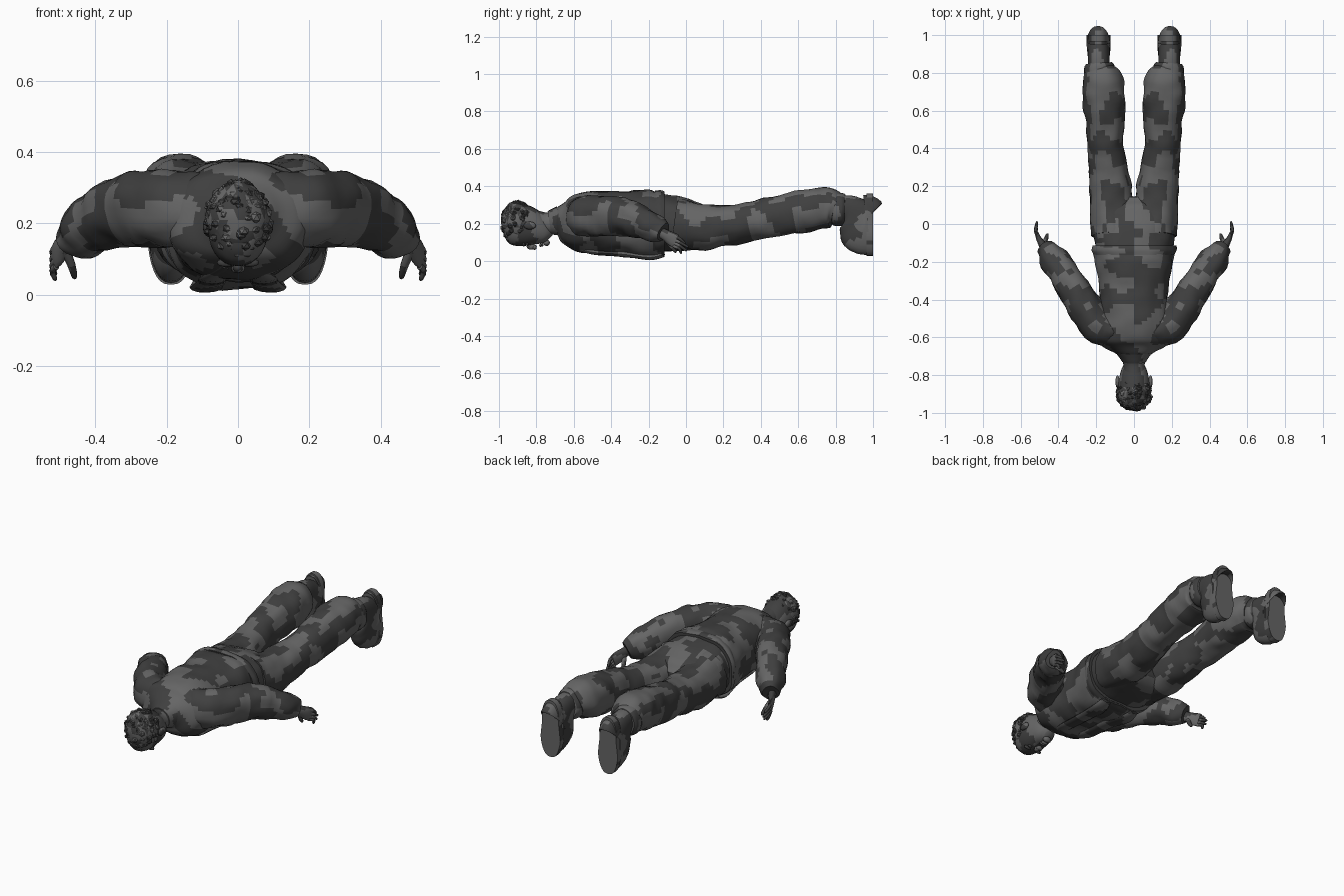
import bpy, bmesh, math, random
from mathutils import Vector, Matrix, noise

if "Cube" in bpy.data.objects:
    bpy.data.objects.remove(bpy.data.objects["Cube"])

random.seed(4)


def grey(name, v):
    m = bpy.data.materials.new(name)
    m.diffuse_color = (v, v, v, 1)
    m.use_nodes = True
    m.node_tree.nodes["Principled BSDF"].inputs["Base Color"].default_value = m.diffuse_color
    return m


DARK, MID = grey("dark_grey", 0.05), grey("mid_grey", 0.13)


def finish(name, bm, mirror=False, angle=50, scale=9):
    """Turn a bmesh into a mottled, smooth-shaded object, optionally mirrored in x."""
    bmesh.ops.recalc_face_normals(bm, faces=bm.faces)
    for f in bm.faces:
        c = f.calc_center_median()
        f.material_index = int(noise.noise(c * scale) > 0.03)
    me = bpy.data.meshes.new(name)
    bm.to_mesh(me)
    bm.free()
    me.materials.append(DARK)
    me.materials.append(MID)
    ob = bpy.data.objects.new(name, me)
    bpy.context.collection.objects.link(ob)
    bpy.ops.object.select_all(action='DESELECT')
    ob.select_set(True)
    bpy.context.view_layer.objects.active = ob
    bpy.ops.object.shade_smooth_by_angle(angle=math.radians(angle))
    if mirror:
        ob.modifiers.new("mirror", 'MIRROR').use_mirror_merge = False
    return ob


def catmull(a, b, c, d, t):
    return [0.5 * (2*q + (r-p)*t + (2*p-5*q+4*r-s)*t*t + (3*q-p-3*r+s)*t**3)
            for p, q, r, s in zip(a, b, c, d)]


def loft(bm, rings, n=28, steps=5, power=2.0, fold=0.0, freq=14):
    """Skin smoothly interpolated rings (x, y, z, half width, half height)."""
    pts = []
    for i in range(len(rings) - 1):
        a, d = rings[max(i-1, 0)], rings[min(i+2, len(rings)-1)]
        pts += [catmull(a, rings[i], rings[i+1], d, k/steps) for k in range(steps)]
    pts.append(rings[-1])
    loops = []
    for i, p in enumerate(pts):
        c = Vector(p[:3])
        t = (Vector(pts[min(i+1, len(pts)-1)][:3]) - Vector(pts[max(i-1, 0)][:3])).normalized()
        side = t.cross(Vector((0, 0, 1))).normalized()
        up = side.cross(t)
        loop = []
        for k in range(n):
            a = 2 * math.pi * k / n
            u, v = math.cos(a), math.sin(a)
            u = math.copysign(abs(u) ** (2/power), u)
            v = math.copysign(abs(v) ** (2/power), v)
            off = side * u * max(p[3], .002) + up * v * max(p[4], .002)
            off += off.normalized() * noise.noise((c + off) * freq) * fold
            loop.append(bm.verts.new(c + off))
        loops.append(loop)
    for a, b in zip(loops, loops[1:]):
        for k in range(n):
            bm.faces.new((a[k], a[(k+1) % n], b[(k+1) % n], b[k]))
    bm.faces.new(loops[0])
    bm.faces.new(loops[-1])


def part(name, rings, mirror=False, **kw):
    bm = bmesh.new()
    loft(bm, rings, **kw)
    return finish(name, bm, mirror)


def blob(bm, loc, size, sub=2):
    m = Matrix.Translation(loc) @ Matrix.Diagonal((*size, 1))
    bmesh.ops.create_icosphere(bm, subdivisions=sub, radius=1, matrix=m)


# Jacket body, flared at the hem
part("jacket", [
    (0, -.705, .215, .06, .055), (0, -.675, .215, .11, .085), (0, -.63, .21, .185, .13),
    (0, -.55, .208, .195, .158), (0, -.45, .208, .18, .165), (0, -.32, .205, .185, .168),
    (0, -.2, .198, .205, .182), (0, -.13, .203, .215, .168)],
    n=44, power=2.5, fold=.012, freq=11)
part("jacket_hem", [
    (0, -.165, .2, .213, .178), (0, -.14, .2, .224, .178), (0, -.115, .2, .222, .17)],
    n=44, power=2.5, fold=.008)

# Hanging front edges and lapels of the open jacket, on the underside
part("jacket_front_edge", [
    (.03, -.62, .085, .02, .012), (.07, -.5, .048, .035, .012),
    (.075, -.33, .036, .04, .014), (.09, -.19, .02, .045, .014), (.1, -.12, .035, .03, .012)],
    mirror=True, n=12, fold=.004)
part("collar", [(0, -.73, .205, .062, .062), (0, -.71, .208, .075, .07),
                (0, -.68, .212, .098, .08)], fold=.005)

# Sleeves
part("sleeve", [
    (.1, -.575, .235, .075, .1), (.2, -.535, .24, .09, .108), (.285, -.40, .243, .09, .105),
    (.365, -.275, .222, .082, .092), (.435, -.17, .178, .07, .075), (.47, -.12, .153, .045, .052)],
    mirror=True, fold=.014, freq=16)

# Hands: palm, four fingers and thumb
bm = bmesh.new()
loft(bm, [(.462, -.15, .16, .022, .028), (.485, -.11, .14, .02, .03),
          (.505, -.075, .118, .014, .038), (.514, -.05, .106, .01, .036)], n=14, steps=3)
for z0, y1, z1 in ((.135, -.002, .098), (.116, .012, .078), (.097, .004, .06), (.08, -.022, .046)):
    loft(bm, [(.51, -.066, z0, .009, .01), (.521, -.035, (z0+z1)/2 + .004, .009, .009),
              (.514, y1 - .006, z1, .007, .007), (.511, y1, z1 - .003, .003, .003)], n=8, steps=3)
loft(bm, [(.485, -.115, .125, .014, .014), (.468, -.085, .085, .012, .012),
          (.46, -.06, .055, .009, .009), (.458, -.052, .046, .004, .004)], n=8, steps=3)
finish("hand", bm, mirror=True)

# Trousers: seat and legs
part("trouser_seat", [
    (0, -.16, .205, .2, .155), (0, -.06, .2, .215, .148), (0, .03, .188, .225, .132),
    (0, .1, .18, .2, .11), (0, .145, .18, .1, .07)], n=40, power=2.4, fold=.008)
part("trouser_leg", [
    (.115, -.06, .2, .108, .13), (.12, .08, .183, .113, .122), (.124, .2, .188, .11, .112),
    (.143, .34, .212, .098, .103), (.152, .46, .236, .095, .106), (.156, .6, .262, .106, .112),
    (.162, .71, .28, .114, .113), (.172, .775, .285, .1, .106), (.18, .81, .277, .08, .085)],
    mirror=True, power=2.2, fold=.012, freq=13)

# Boots: ankle cuff, upper and sole
part("boot_cuff", [
    (.182, .785, .276, .076, .082), (.183, .8, .276, .083, .09), (.184, .835, .277, .08, .088),
    (.185, .852, .277, .068, .08)], mirror=True, fold=.005, freq=20)
part("boot_upper", [
    (.185, .8, .278, .058, .07), (.186, .86, .277, .057, .076), (.187, .895, .258, .058, .094),
    (.187, .925, .222, .06, .13), (.188, .95, .196, .063, .158), (.188, .972, .195, .064, .16)],
    mirror=True, power=2.3)

bm = bmesh.new()
outline = []
for k in range(36):
    a = 2 * math.pi * k / 36
    z = math.sin(a)
    w = .064 - .009 * math.exp(-((z - .2) / .3) ** 2) + (.004 if z < -.2 else 0)
    u = math.copysign(abs(math.cos(a)) ** .75, math.cos(a))
    outline.append((.188 + w * u, .195 + .167 * z))
front = [bm.verts.new((x, .966, z)) for x, z in outline]
back = [bm.verts.new((x, 1.0, z)) for x, z in outline]
for k in range(36):
    bm.faces.new((front[k], front[(k+1) % 36], back[(k+1) % 36], back[k]))
bm.faces.new(front)
bm.faces.new(back)
finish("boot_sole", bm, mirror=True, angle=35)

# Neck and head, facing down
part("neck", [(0, -.82, .215, .058, .062), (0, -.75, .2, .056, .06), (0, -.67, .21, .068, .062)])
bm = bmesh.new()
loft(bm, [(0, -.98, .2, .02, .025), (0, -.965, .2, .055, .075), (0, -.93, .198, .078, .108),
          (0, -.88, .192, .084, .113), (0, -.83, .178, .081, .103), (0, -.785, .158, .07, .08),
          (0, -.75, .134, .052, .052), (0, -.733, .118, .024, .028)], power=2.15)
finish("head", bm)
bm = bmesh.new()
blob(bm, (0, -.825, .077), (.014, .028, .016))
blob(bm, (0, -.81, .073), (.02, .012, .013))
blob(bm, (0, -.778, .085), (.026, .007, .009))
blob(bm, (0, -.768, .088), (.023, .007, .01))
blob(bm, (0, -.745, .098), (.026, .018, .018))
finish("nose_mouth_chin", bm)
bm = bmesh.new()
blob(bm, (.087, -.835, .19), (.012, .034, .022))
blob(bm, (.034, -.868, .09), (.026, .008, .012))
blob(bm, (.033, -.85, .093), (.014, .009, .01))
finish("ear_brow_eye", bm, mirror=True)

# Curly hair: a rough cap covered with small tufts
bm = bmesh.new()
blob(bm, (0, -.905, .21), (.09, .085, .11), 3)
for v in bm.verts:
    v.co += v.normal * noise.noise(v.co * 35) * .008
count = 0
while count < 110:
    d = Vector((random.gauss(0, 1), random.gauss(0, 1), random.gauss(0, 1))).normalized()
    if d.y > .35 and d.z < .35 or d.z < -.55 and d.y > -.45:
        continue
    p = Vector((0, -.9, .205)) + Vector((d.x * .086, d.y * .083, d.z * .108))
    r = random.uniform(.012, .019)
    blob(bm, p, (r, r * random.uniform(.6, 1), r * random.uniform(.6, 1)), 1)
    count += 1
finish("hair", bm, angle=30, scale=25)
